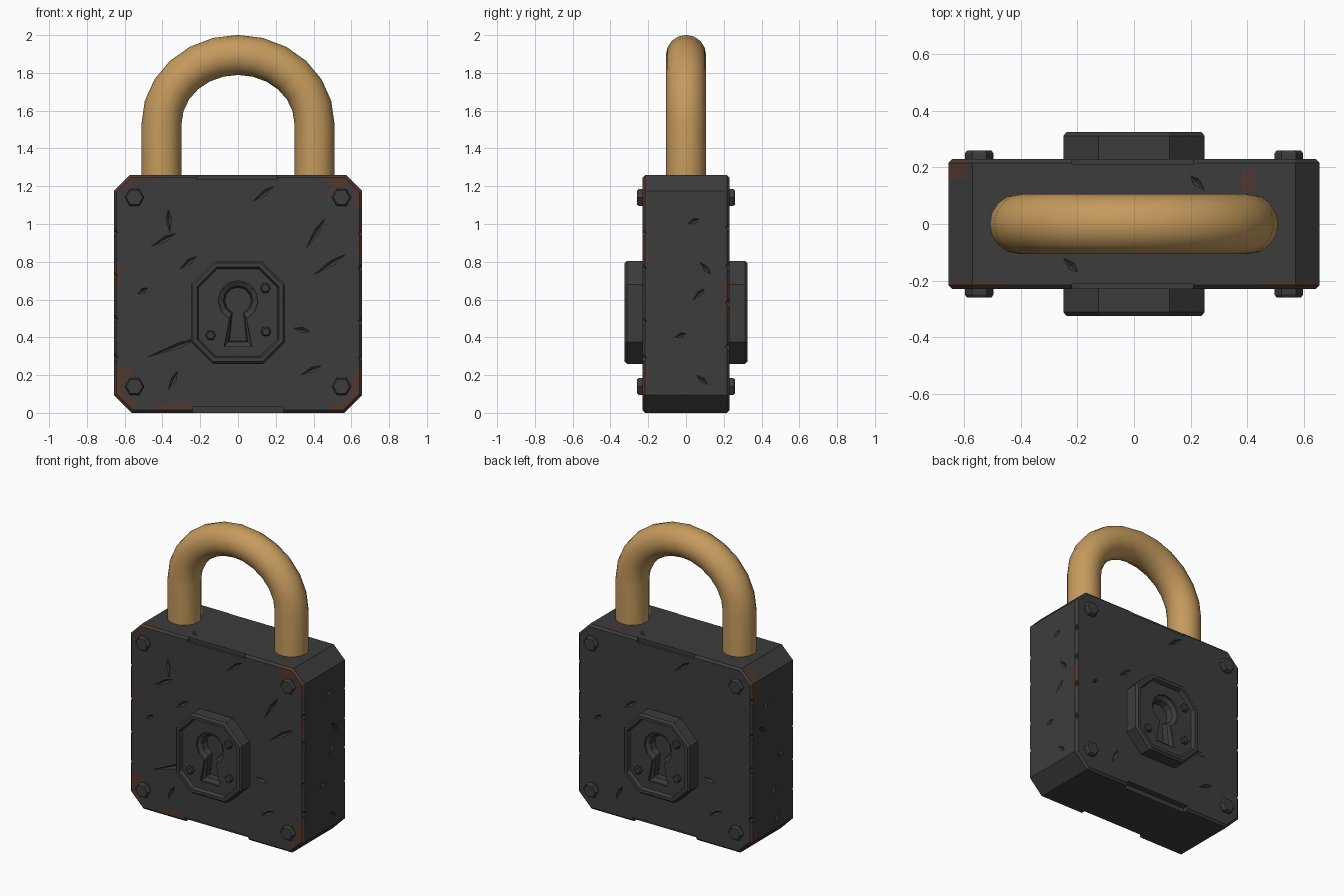
import bpy, bmesh, math, random
from mathutils import Vector

if "Cube" in bpy.data.objects:
    bpy.data.objects.remove(bpy.data.objects["Cube"])

random.seed(4)


def material(name, rgb):
    m = bpy.data.materials.new(name)
    m.diffuse_color = (*rgb, 1)
    m.use_nodes = True
    m.node_tree.nodes["Principled BSDF"].inputs["Base Color"].default_value = m.diffuse_color
    return m


IRON = material("dark_iron", (0.046, 0.046, 0.048))
RUST = material("rust", (0.085, 0.040, 0.029))
BRASS = material("brass", (0.56, 0.325, 0.11))


def loft(bm, loops):
    """Skin a series of matching loops and cap both ends."""
    rings = [[bm.verts.new(p) for p in l] for l in loops]
    n = len(rings[0])
    for a, b in zip(rings, rings[1:]):
        for i in range(n):
            j = (i + 1) % n
            bm.faces.new((a[i], a[j], b[j], b[i]))
    bm.faces.new(rings[0])
    bm.faces.new(rings[-1])


def make(name, bm, *mats):
    bmesh.ops.recalc_face_normals(bm, faces=bm.faces[:])
    me = bpy.data.meshes.new(name)
    bm.to_mesh(me)
    bm.free()
    for m in mats:
        me.materials.append(m)
    ob = bpy.data.objects.new(name, me)
    bpy.context.collection.objects.link(ob)
    return ob


def boolean(ob, cutter, op):
    """Return the mesh of ob combined with cutter."""
    mod = ob.modifiers.new("cut", 'BOOLEAN')
    mod.operation, mod.solver, mod.object = op, 'EXACT', cutter
    mod.use_self = True
    bpy.context.view_layer.update()
    dg = bpy.context.evaluated_depsgraph_get()
    me = bpy.data.meshes.new_from_object(ob.evaluated_get(dg))
    ob.modifiers.clear()
    return me


def octagon(hx, z0, z1, ct, cb, inset, y):
    """Chamfered rectangle in the xz plane."""
    k = inset * (2 - math.sqrt(2))
    hx, z0, z1, ct, cb = hx - inset, z0 + inset, z1 - inset, ct - k, cb - k
    half = [(hx - cb, z0), (hx, z0 + cb), (hx, z1 - ct), (hx - ct, z1)]
    return [(x, y, z) for x, z in half + [(-x, z) for x, z in half[::-1]]]


def gouge(bm, a, b, normal, w=0.014, depth=0.014):
    """Spindle-shaped cutter from a to b lying on a surface."""
    a, b, n = Vector(a), Vector(b), Vector(normal)
    side = (b - a).cross(n).normalized()
    m = a.lerp(b, 0.6)
    ring = [bm.verts.new(m + v) for v in (side * w, n * depth, -side * w, -n * depth)]
    va, vb = bm.verts.new(a), bm.verts.new(b)
    for i in range(4):
        bm.faces.new((ring[i], ring[(i + 1) % 4], va))
        bm.faces.new((ring[(i + 1) % 4], ring[i], vb))


def box(bm, x0, x1, y0, y1, z0, z1):
    loft(bm, [[(x0, y, z0), (x1, y, z0), (x1, y, z1), (x0, y, z1)] for y in (y0, y1)])


# Body block with bevelled front and back edges
bm = bmesh.new()
loft(bm, [octagon(0.657, 0, 1.26, 0.085, 0.095, i, y)
          for y, i in ((-0.23, 0.014), (-0.216, 0), (0.216, 0), (0.23, 0.014))])
body = make("lock_body", bm, IRON, RUST)

# Scratches, edge chips and shallow notches
bm = bmesh.new()
front = [(0.36, 0.87, 0.46, 1.03), (0.40, 0.73, 0.57, 0.84), (-0.48, 0.295, -0.2, 0.40),
         (-0.36, 0.95, -0.37, 1.08), (-0.46, 0.88, -0.33, 0.95), (-0.31, 0.76, -0.22, 0.83),
         (0.08, 1.12, 0.19, 1.20), (0.33, 0.2, 0.44, 0.25), (-0.37, 0.12, -0.32, 0.22),
         (0.29, 0.45, 0.38, 0.43), (-0.53, 0.63, -0.48, 0.66)]
for x0, z0, x1, z1 in front:
    gouge(bm, (x0, -0.23, z0), (x1, -0.23, z1), (0, 1, 0))
for x0, z0, x1, z1 in front[5:]:
    gouge(bm, (-x0, 0.23, z0), (-x1, 0.23, z1), (0, 1, 0))
for s in (-1, 1):
    for k in range(5):                                  # scratches on the narrow sides
        y, z = random.uniform(-0.13, 0.1), 0.2 + 0.2 * k
        gouge(bm, (s * 0.657, y, z), (s * 0.657, y + 0.06, z + random.uniform(-.08, .08)), (1, 0, 0))
    for sy in (-1, 1):                                  # chips along the upright edges
        for k in range(4):
            z = 0.25 + 0.24 * k + random.uniform(-0.07, 0.07)
            gouge(bm, (s * 0.657, sy * 0.23, z), (s * 0.657, sy * 0.23, z + 0.07),
                  (s * 0.7, sy * 0.7, 0), 0.03, 0.026)
    gouge(bm, (s * 0.25, 0.12 * s, 1.26), (s * 0.2, 0.17 * s, 1.26), (0, 0, 1))
    box(bm, -0.22, 0.21, s * 0.212, s * 0.3, 1.236, 1.3)   # top edge notch
    box(bm, -0.24, 0.24, s * 0.19, s * 0.3, -0.05, 0.03)   # bottom edge notch
cutter = make("scratch_cutter", bm)
body.data = boolean(body, cutter, 'DIFFERENCE')
bpy.data.objects.remove(cutter)

# Rust patches: jagged prisms that split the body skin
F = (-0.3, -0.205)
patches = [
    (F, [(-.7, 1.15), (-.64, 1.14), (-.62, 1.19), (-.57, 1.20), (-.56, 1.235), (-.46, 1.24), (-.44, 1.3), (-.7, 1.3)]),
    (F, [(.44, 1.3), (.45, 1.235), (.50, 1.21), (.46, 1.14), (.53, 1.18), (.60, 1.2), (.63, 1.07), (.7, 1.09), (.7, 1.3)]),
    (F, [(-.7, .65), (-.635, .67), (-.615, .73), (-.63, .79), (-.7, .80)]),
    (F, [(.7, .76), (.64, .79), (.625, .86), (.645, .9), (.63, .97), (.7, 1.02)]),
    (F, [(-.7, .2), (-.62, .245), (-.56, .24), (-.58, .17), (-.625, .13), (-.55, .07), (-.53, -.05), (-.7, -.05)]),
    (F, [(-.47, -.05), (-.46, .025), (-.41, .04), (-.36, .055), (-.25, .055), (-.26, -.05)]),
    (F, [(.44, -.05), (.49, .035), (.56, .06), (.60, .12), (.615, .21), (.65, .25), (.7, .25), (.7, -.05)]),
]
extra = [
    ((0.16, 0.222), [(-.7, 1.02), (-.65, 1.0), (-.648, 1.12), (-.58, 1.23), (-.62, 1.3), (-.7, 1.3)]),
    ((0.17, 0.3), [(-.7, -.05), (-.6, -.05), (-.64, .13), (-.649, .2), (-.7, .22)]),
    ((0.195, 0.3), [(.7, .5), (.645, .53), (.65, .7), (.7, .8)]),
    ((0.12, 0.19), [(.38, 1.25), (.42, 1.25), (.46, 1.3), (.38, 1.3)]),
]
bm = bmesh.new()
for (y0, y1), pts in patches + extra:
    loft(bm, [[(x, y, z) for x, z in pts] for y in (y0, y1)])
for f in bm.faces:
    f.material_index = 1
cutter = make("rust_cutter", bm, IRON, RUST)
clean = boolean(body, cutter, 'DIFFERENCE')
rusty = boolean(body, cutter, 'INTERSECT')
bpy.data.objects.remove(cutter)
bm = bmesh.new()
for me, index in ((clean, 0), (rusty, 1)):
    old = set(bm.faces)
    bm.from_mesh(me)
    new = [f for f in bm.faces if f not in old]
    cuts = [f for f in new if f.material_index == 1]
    for f in new:
        f.material_index = index
    bmesh.ops.delete(bm, geom=cuts, context='FACES')
bmesh.ops.remove_doubles(bm, verts=bm.verts[:], dist=1e-5)
bm.to_mesh(body.data)
bm.free()


def keyhole(r, bw, zb, y):
    arc = [math.radians(-65 + 31 * i) for i in range(11)]
    pts = [(r * math.cos(a), 0.595 + r * math.sin(a)) for a in arc] + [(-bw, zb), (bw, zb)]
    return [(x, y, z) for x, z in pts]


def hexagon(x, z, r, y):
    return [(x + r * math.cos(i * math.pi / 3), y, z + r * math.sin(i * math.pi / 3)) for i in range(6)]


for s, side in ((-1, "front"), (1, "back")):
    # Octagonal lock plate with raised rim and keyhole
    bm = bmesh.new()
    loft(bm, [octagon(0.25, 0.26, 0.805, 0.125, 0.115, i, s * y) for y, i in
              ((0.2, 0), (0.312, 0), (0.326, 0.012), (0.326, 0.032), (0.302, 0.042))])
    plate = make("lock_plate_" + side, bm, IRON)
    bm = bmesh.new()
    loft(bm, [keyhole(0.107, 0.075, 0.35, s * 0.36), keyhole(0.105, 0.073, 0.352, s * 0.290),
              keyhole(0.078, 0.05, 0.376, s * 0.275), keyhole(0.07, 0.045, 0.38, s * 0.234)])
    cutter = make("keyhole_cutter", bm)
    plate.data = boolean(plate, cutter, 'DIFFERENCE')
    bpy.data.objects.remove(cutter)

    # Small rivets on the plate
    bm = bmesh.new()
    for x, z in ((0.145, 0.66), (0.148, 0.43), (-0.145, 0.41)):
        loft(bm, [hexagon(-s * x, z, r, s * y) for y, r in ((0.29, 0.028), (0.315, 0.028), (0.322, 0.02))])
    make("plate_rivets_" + side, bm, IRON)

    # Hex bolts in the body corners
    bm = bmesh.new()
    for x in (-0.548, 0.548):
        for z in (0.14, 1.14):
            loft(bm, [hexagon(x, z, r, s * y) for y, r in ((0.2, 0.051), (0.25, 0.051), (0.26, 0.043))])
    make("corner_bolts_" + side, bm, IRON)

# Shackle: round bar swept up, over and down
path = [(0.405, 1.2, 0)]
for i in range(13):
    a = math.pi * i / 12
    path.append((0.405 * math.cos(a), 1.53 + 0.365 * math.sin(a), a))
path.append((-0.405, 1.2, math.pi))
bm = bmesh.new()
loft(bm, [[(x + 0.106 * math.cos(t) * math.cos(a), 0.106 * math.sin(t), z + 0.106 * math.cos(t) * math.sin(a))
           for t in (math.tau * k / 16 for k in range(16))] for x, z, a in path])
shackle = make("shackle", bm, BRASS)
bpy.context.view_layer.objects.active = shackle
shackle.select_set(True)
bpy.ops.object.shade_smooth_by_angle(angle=math.radians(40))
